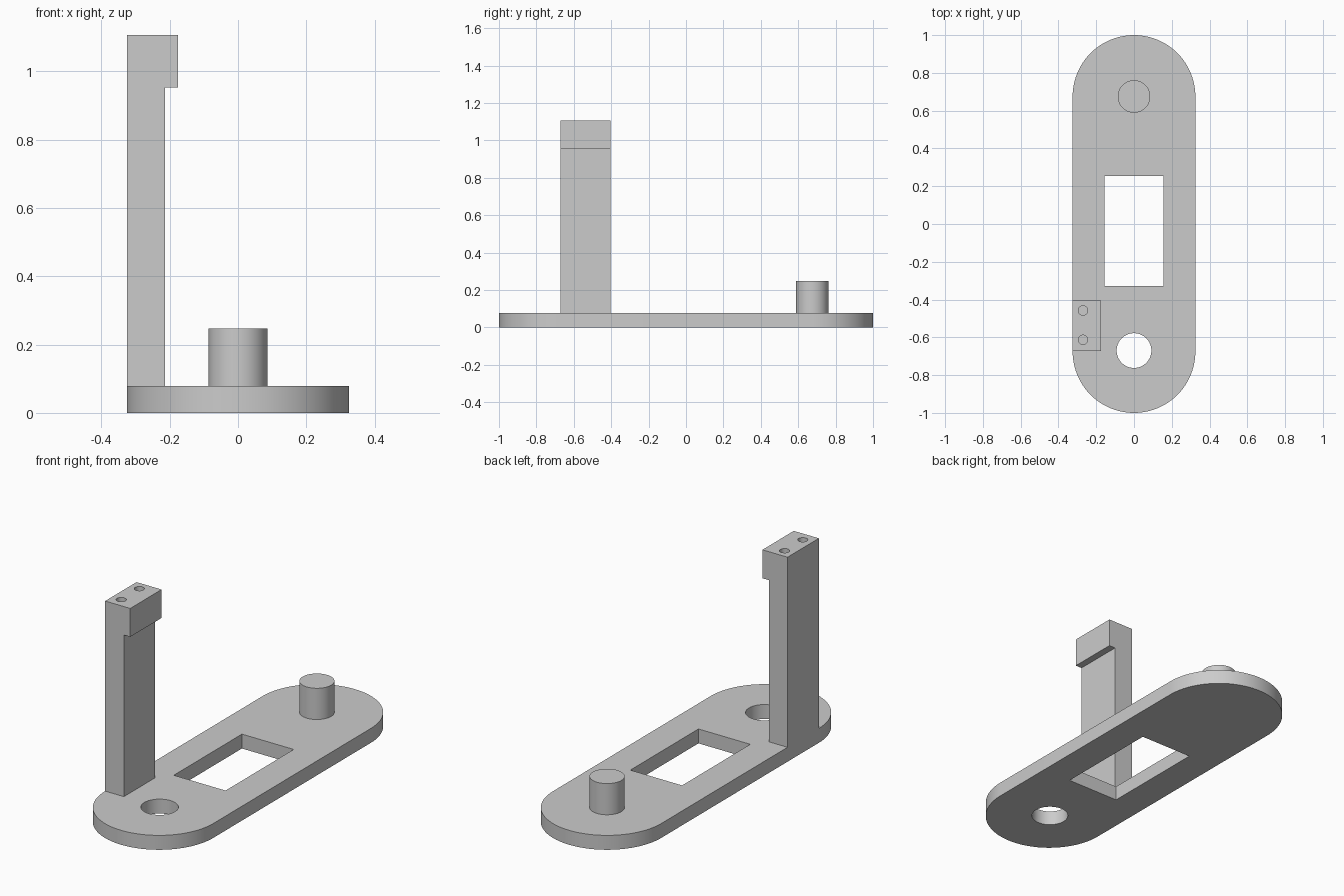
import bpy, bmesh, math
from mathutils import Matrix, Vector

cube = bpy.data.objects.get("Cube")
if cube:
    bpy.data.objects.remove(cube, do_unlink=True)

# Single plain grey
grey = bpy.data.materials.new("plain_grey")
grey.use_nodes = True
colour = (0.6, 0.6, 0.6, 1)
grey.diffuse_color = colour
grey.node_tree.nodes["Principled BSDF"].inputs["Base Color"].default_value = colour

BASE_TOP, HALF_WIDTH, ARC_Y = 0.078, 0.325, 0.675


def make_object(name, bm):
    bmesh.ops.recalc_face_normals(bm, faces=bm.faces)
    mesh = bpy.data.meshes.new(name)
    bm.to_mesh(mesh)
    bm.free()
    mesh.materials.append(grey)
    obj = bpy.data.objects.new(name, mesh)
    bpy.context.collection.objects.link(obj)
    return obj


def prism(name, outline, direction):
    """Extrude a closed outline of 3D points along a direction."""
    bm = bmesh.new()
    face = bm.faces.new([bm.verts.new(p) for p in outline])
    result = bmesh.ops.extrude_face_region(bm, geom=[face], use_keep_orig=True)
    moved = [v for v in result["geom"] if isinstance(v, bmesh.types.BMVert)]
    bmesh.ops.translate(bm, verts=moved, vec=Vector(direction))
    return make_object(name, bm)


def cylinder(name, x, y, radius, bottom, top, sides=64):
    bm = bmesh.new()
    bmesh.ops.create_cone(bm, cap_ends=True, segments=sides, radius1=radius,
                          radius2=radius, depth=top - bottom,
                          matrix=Matrix.Translation((x, y, (bottom + top) / 2)))
    return make_object(name, bm)


def cut(target, cutters):
    """Subtract the cutters from the target, then discard them."""
    bpy.context.view_layer.objects.active = target
    for cutter in cutters:
        cutter.hide_render = True
        mod = target.modifiers.new("cut", "BOOLEAN")
        mod.operation = "DIFFERENCE"
        mod.solver = "EXACT"
        mod.object = cutter
        bpy.ops.object.modifier_apply(modifier=mod.name)
        bpy.data.objects.remove(cutter, do_unlink=True)


# Base plate with two round ends
steps = 48
outline = []
for start, centre in ((0, ARC_Y), (math.pi, -ARC_Y)):
    for i in range(steps + 1):
        a = start + math.pi * i / steps
        outline.append((HALF_WIDTH * math.cos(a), centre + HALF_WIDTH * math.sin(a), 0))
base = prism("base_plate", outline, (0, 0, BASE_TOP))

# Rectangular window and round hole through the plate
window = prism("window_cutter", [(-0.155, -0.328, -0.1), (0.155, -0.328, -0.1),
                                 (0.155, 0.255, -0.1), (-0.155, 0.255, -0.1)], (0, 0, 0.3))
cut(base, [window, cylinder("hole_cutter", 0, -0.67, 0.092, -0.1, 0.2)])

# Round peg at the back
peg = cylinder("round_peg", 0, ARC_Y, 0.086, BASE_TOP, 0.247)

# Upright post with an overhanging head
profile = [(-HALF_WIDTH, BASE_TOP), (-0.213, BASE_TOP), (-0.213, 0.953),
           (-0.175, 0.953), (-0.175, 1.107), (-HALF_WIDTH, 1.107)]
post = prism("upright_post", [(x, -0.672, z) for x, z in profile], (0, 0.268, 0))

# Two blind screw holes in the top of the post
cut(post, [cylinder("screw_cutter", -0.27, y, 0.025, 0.953, 1.2, 32)
           for y in (-0.613, -0.458)])

# Smooth round walls, keep hard edges
bpy.ops.object.select_all(action="DESELECT")
for obj in (base, peg, post):
    obj.select_set(True)
bpy.context.view_layer.objects.active = base
bpy.ops.object.shade_smooth_by_angle(angle=math.radians(30))
